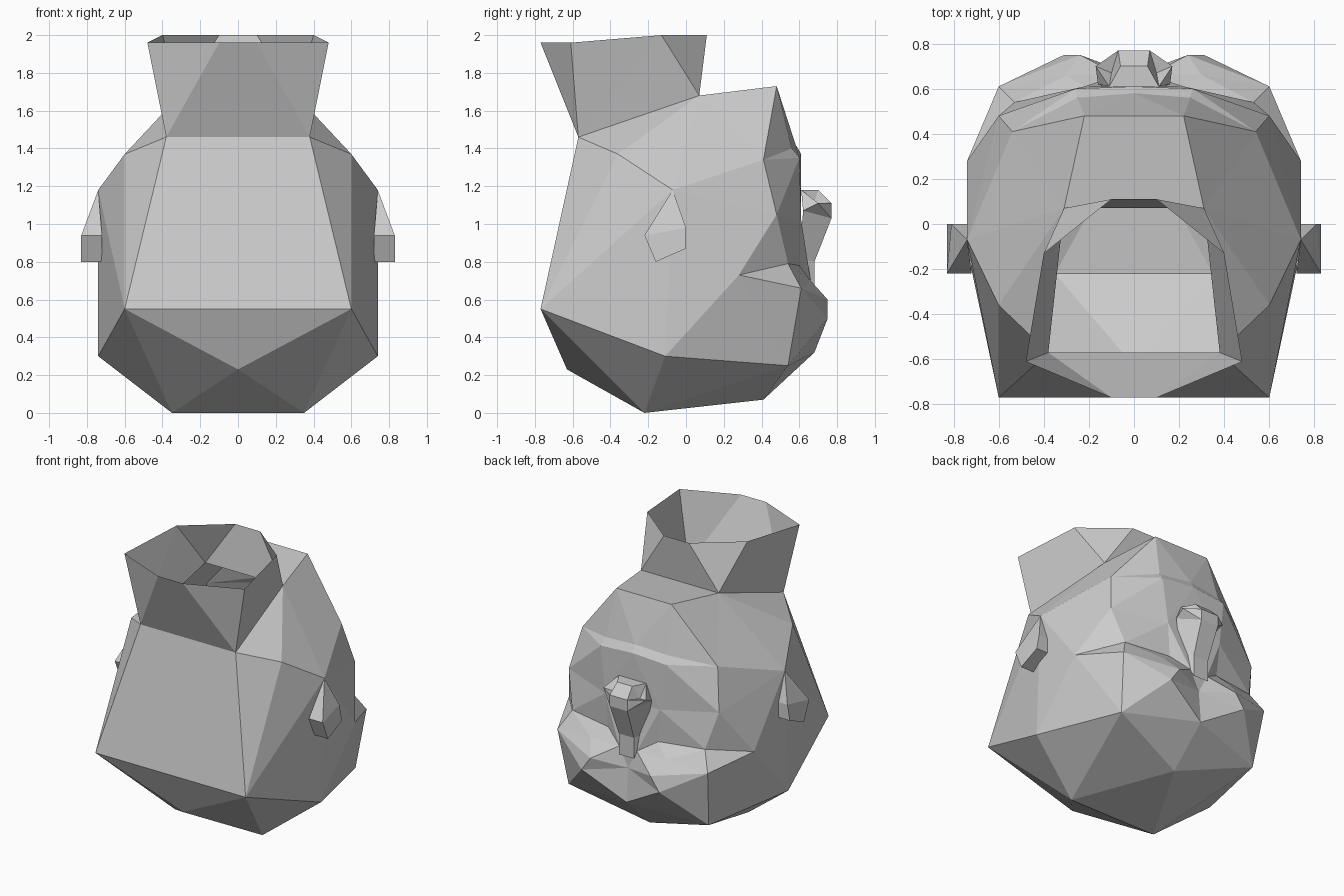
import bpy, bmesh

if "Cube" in bpy.data.objects:
    bpy.data.objects.remove(bpy.data.objects["Cube"])


def mirrored_part(name, points, faces):
    """Half model (x >= 0) keyed by letter. Faces are letter strings; a capital
    is the mirrored twin, and a face with capitals spans the middle once."""
    bm = bmesh.new()
    verts = {}
    for key, (x, y, z) in points.items():
        verts[key] = bm.verts.new((x, y, z))
        verts[key.upper()] = verts[key] if x == 0 else bm.verts.new((-x, y, z))
    for face in faces.split():
        bm.faces.new([verts[k] for k in face])
        if face.islower():
            bm.faces.new([verts[k.upper()] for k in reversed(face)])
    bmesh.ops.recalc_face_normals(bm, faces=bm.faces)
    mesh = bpy.data.meshes.new(name)
    bm.to_mesh(mesh)
    bm.free()
    obj = bpy.data.objects.new(name, mesh)
    bpy.context.collection.objects.link(obj)
    return obj


# Upside-down head: skull and jaw points
nape, throat = (.38, -.57, 1.46), (.31, .07, 1.68)
jaw_hinge = (.74, -.07, 1.18)
skull = dict(
    a=nape, b=(.60, -.77, .55), c=(0, -.63, .23), d=(.35, -.22, 0),
    e=(.74, -.11, .30), f=(.56, .54, .25), g=(0, .41, .07), h=(.74, .28, .73),
    i=jaw_hinge, j=(.60, -.36, 1.37), k=throat, l=(.22, .48, 1.73),
    m=(.54, .41, 1.34), n=(.60, .48, 1.05))
skull_faces = """abBA bcB bdc dcD bed efd fgd dDg
    abj bij bei ehi hni nmi ijk imk mlk ajk klLK efh hof"""

# Brow, eye sockets, cheeks and lips
face = dict(
    o=(.60, .61, .66), p=(.31, .75, .50), q=(.24, .75, .60), r=(0, .68, .32),
    s=(0, .66, .56), t=(.30, .66, .70), u=(.53, .54, .79), v=(.20, .60, .78),
    w=(.07, .66, .70), x=(.22, .61, 1.02), y=(.26, .60, 1.35), z=(0, .61, 1.37))
face_faces = """fop fpr frg prs pqs poq oqt sqw qwt huo otu tvu twv hnu
    uvx uxn nxy nym xyz swW wvx wxXW xzX"""
mirrored_part("head", skull | face, skull_faces + " " + face_faces)

# Chin with the recessed lower lip
chin = dict(l=skull["l"], m=skull["m"], y=face["y"], z=face["z"],
            a=(.25, .56, 1.40), b=(0, .58, 1.42))
mirrored_part("chin", chin, "yzba mya mal abl blL")

# Open flared neck
neck = dict(a=nape, k=throat, p=(.10, -.77, 1.96), q=(.48, -.61, 1.96),
            r=(.40, -.13, 2.0), s=(.10, .11, 2.0))
mirrored_part("neck", neck, "aAPp apq aqr akr krs kKSs")

# Nose: bridge, tip, wings and hollow nostrils
nose = dict(
    a=(.06, .68, .65), b=(.06, .68, .80), c=(.07, .77, 1.03), d=(.07, .77, 1.11),
    e=(.06, .70, 1.18), f=(.17, .70, 1.11), g=(.16, .62, 1.07),
    h=(.10, .60, .82), i=(.11, .61, 1.18), n=(.10, .67, 1.09))
mirrored_part("nose", nose,
              "aABb bBCc cCDd dDEe eEIi abh bcgh cfg cdf dfn den ein ifn fgi")

# Ears: a tilted block tapering up to the jaw hinge
ear = dict(t=jaw_hinge, a=(.83, -.22, .94), b=(.81, 0, .98),
           c=(.83, 0, .87), d=(.83, -.16, .80))
for outer, inner in zip("abcd", "pqrs"):
    ear[inner] = (.72, *ear[outer][1:])
mirrored_part("ears", ear, "abcd bqrc crsd dspa atp abt btq")
